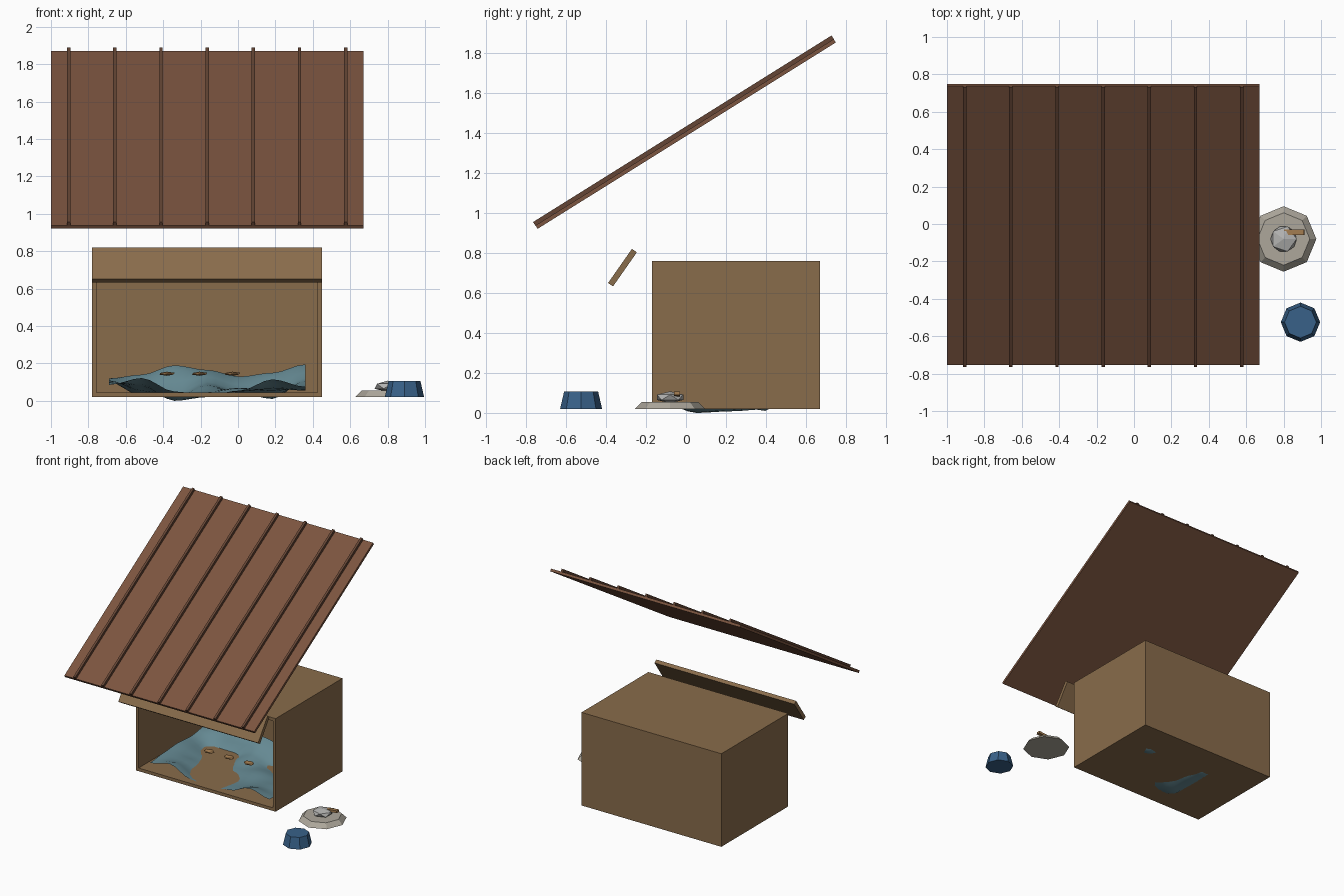
import bpy, bmesh, math
from mathutils import Matrix, Vector

if "Cube" in bpy.data.objects:
    bpy.data.objects.remove(bpy.data.objects["Cube"])


def material(name, rgb):
    m = bpy.data.materials.new(name)
    m.diffuse_color = (*rgb, 1)
    m.use_nodes = True
    m.node_tree.nodes["Principled BSDF"].inputs["Base Color"].default_value = m.diffuse_color
    return m


ROOF = material("roof_brown", (0.20, 0.09, 0.05))
RIB = material("rib_brown", (0.13, 0.06, 0.035))
WOOD = material("wood", (0.25, 0.15, 0.07))
CLOTH = material("blue_grey_cloth", (0.13, 0.25, 0.29))
BLUE = material("blue", (0.04, 0.12, 0.25))
STONE = material("pale_stone", (0.42, 0.39, 0.33))
GREY = material("grey", (0.45, 0.45, 0.44))
TAN = material("tan", (0.36, 0.20, 0.08))


def make(name, bm, mat, loc=(0, 0, 0), rot=(0, 0, 0)):
    bmesh.ops.recalc_face_normals(bm, faces=bm.faces[:])
    me = bpy.data.meshes.new(name)
    bm.to_mesh(me)
    bm.free()
    ob = bpy.data.objects.new(name, me)
    ob.location, ob.rotation_euler = loc, rot
    me.materials.append(mat)
    bpy.context.collection.objects.link(ob)
    return ob


def box(name, size, loc, mat, rot=(0, 0, 0)):
    bm = bmesh.new()
    bmesh.ops.create_cube(bm, size=1, matrix=Matrix.Diagonal((*size, 1)))
    return make(name, bm, mat, loc, rot)


def frustum(name, r1, r2, z0, z1, x, y, mat):
    bm = bmesh.new()
    bmesh.ops.create_cone(bm, cap_ends=True, segments=8, radius1=r1, radius2=r2, depth=z1 - z0)
    return make(name, bm, mat, (x, y, (z0 + z1) / 2))


def pebble(name, size, loc, mat):
    bm = bmesh.new()
    bmesh.ops.create_icosphere(bm, subdivisions=1, radius=1, matrix=Matrix.Diagonal((*size, 1)))
    return make(name, bm, mat, loc)


# Tilted roof sheet with seven raised ribs
slope = math.radians(32)
normal = Vector((0, -math.sin(slope), math.cos(slope)))
centre = Vector((-0.165, -0.002, 1.396))
box("roof_sheet", (1.67, 1.76, 0.02), centre, ROOF, (slope, 0, 0))
for i in range(7):
    loc = centre + normal * 0.019
    loc.x = -0.905 + i * 0.2467
    box(f"roof_rib_{i + 1}", (0.018, 1.762, 0.024), loc, RIB, (slope, 0, 0))

# Hollow shelter box, open at the front
bm = bmesh.new()
bmesh.ops.create_cube(bm, size=1, matrix=Matrix.Diagonal((1.23, 0.84, 0.74, 1)))
front = min(bm.faces, key=lambda f: f.calc_center_median().y)
bmesh.ops.inset_region(bm, faces=[front], thickness=0.035)
inner = bmesh.ops.extrude_discrete_faces(bm, faces=[front])["faces"][0]
bmesh.ops.translate(bm, verts=inner.verts[:], vec=(0, 0.805, 0))
make("shelter_box", bm, WOOD, (-0.165, 0.25, 0.39))

# Leaning flap above the opening
box("front_flap", (1.23, 0.208, 0.03), (-0.165, -0.318, 0.727), WOOD, (math.radians(55), 0, 0))

# Rumpled blanket, smoothly interpolated from a coarse height field
heights = [
    (.085, .122, .050, .030, .055, .115, .075),
    (.100, .080, .000, .020, .050, .065, .055),
    (.110, .050, .008, .050, .070, .050, .080),
    (.100, .025, .018, .090, .040, .010, .110),
    (.120, .140, .190, .165, .130, .150, .195),
]


def cloth_height(u, v):
    i, j = min(int(u), 5), min(int(v), 3)
    s, t = [f * f * (3 - 2 * f) for f in (u - i, v - j)]
    a, b = heights[j], heights[j + 1]
    low = a[i] + (a[i + 1] - a[i]) * s
    high = b[i] + (b[i + 1] - b[i]) * s
    return low + (high - low) * t


bm = bmesh.new()
nx, ny = 24, 16
grid = [[bm.verts.new((-0.69 + 1.05 * i / nx, -0.12 + 0.69 * j / ny,
                       cloth_height(6 * i / nx, 4 * j / ny)))
         for i in range(nx + 1)] for j in range(ny + 1)]
for j in range(ny):
    for i in range(nx):
        f = bm.faces.new((grid[j][i], grid[j][i + 1], grid[j + 1][i + 1], grid[j + 1][i]))
        f.smooth = True
make("blanket", bm, CLOTH)

# Three small flat treats above the blanket
for i, x in enumerate((-0.38, -0.205, -0.03)):
    pebble(f"treat_{i + 1}", (0.047, 0.032, 0.011), (x, 0.18, 0.145), TAN)

# Plate with a lump and a small stick
frustum("plate", 0.175, 0.14, 0.02, 0.055, 0.80, -0.08, STONE)
pebble("lump", (0.078, 0.078, 0.03), (0.80, -0.08, 0.078), GREY)
box("small_stick", (0.107, 0.03, 0.018), (0.857, -0.045, 0.093), TAN, (0, math.radians(-6), 0))

# Blue upturned bowl
frustum("blue_bowl", 0.105, 0.085, 0.02, 0.107, 0.89, -0.525, BLUE)
